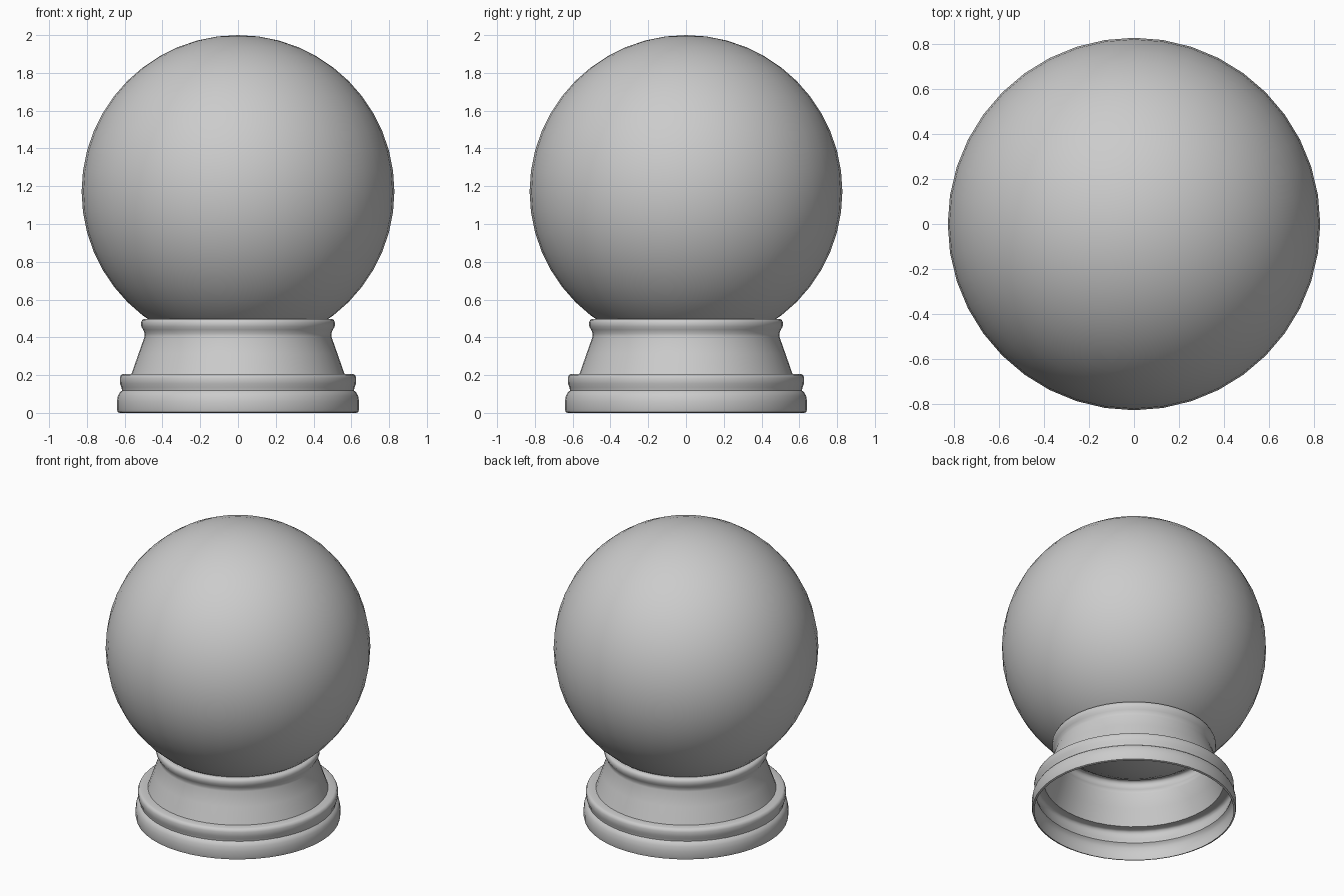
import bpy, bmesh, math

if "Cube" in bpy.data.objects:
    bpy.data.objects.remove(bpy.data.objects["Cube"])


def lathe(name, profile, segments):
    bm = bmesh.new()
    verts = [bm.verts.new((r, 0, z)) for r, z in profile]
    edges = [bm.edges.new(pair) for pair in zip(verts, verts[1:])]
    bmesh.ops.spin(bm, geom=verts + edges, cent=(0, 0, 0), axis=(0, 0, 1),
                   angle=2 * math.pi, steps=segments, use_duplicate=False)
    bmesh.ops.remove_doubles(bm, verts=bm.verts, dist=1e-4)
    bmesh.ops.recalc_face_normals(bm, faces=bm.faces)
    # Make the open shell face outward
    if sum(f.normal.x * f.calc_center_median().x + f.normal.y * f.calc_center_median().y
           for f in bm.faces) < 0:
        bmesh.ops.reverse_faces(bm, faces=bm.faces)
    mesh = bpy.data.meshes.new(name)
    bm.to_mesh(mesh)
    bm.free()
    obj = bpy.data.objects.new(name, mesh)
    bpy.context.collection.objects.link(obj)
    return obj


def smooth(obj, degrees):
    bpy.ops.object.select_all(action='DESELECT')
    obj.select_set(True)
    bpy.context.view_layer.objects.active = obj
    bpy.ops.object.shade_smooth_by_angle(angle=math.radians(degrees))


# Glass ball
bpy.ops.mesh.primitive_uv_sphere_add(segments=40, ring_count=24, radius=0.828,
                                     location=(0, 0, 1.172))
globe = bpy.context.object
globe.name = "globe"
smooth(globe, 40)

# Hollow moulded stand, open underneath
stand = lathe("stand", [
    (0.625, 0.0), (0.637, 0.004), (0.641, 0.02), (0.641, 0.06), (0.636, 0.09),
    (0.626, 0.108), (0.614, 0.118),                      # bottom moulding
    (0.617, 0.135), (0.625, 0.155), (0.626, 0.185),
    (0.620, 0.200), (0.608, 0.206), (0.564, 0.206),      # upper bead and ledge
    (0.526, 0.315), (0.494, 0.405), (0.494, 0.420),      # sloped neck
    (0.502, 0.440), (0.512, 0.457), (0.513, 0.478),
    (0.507, 0.492), (0.495, 0.498), (0.470, 0.496),      # collar
], 48)
smooth(stand, 50)
